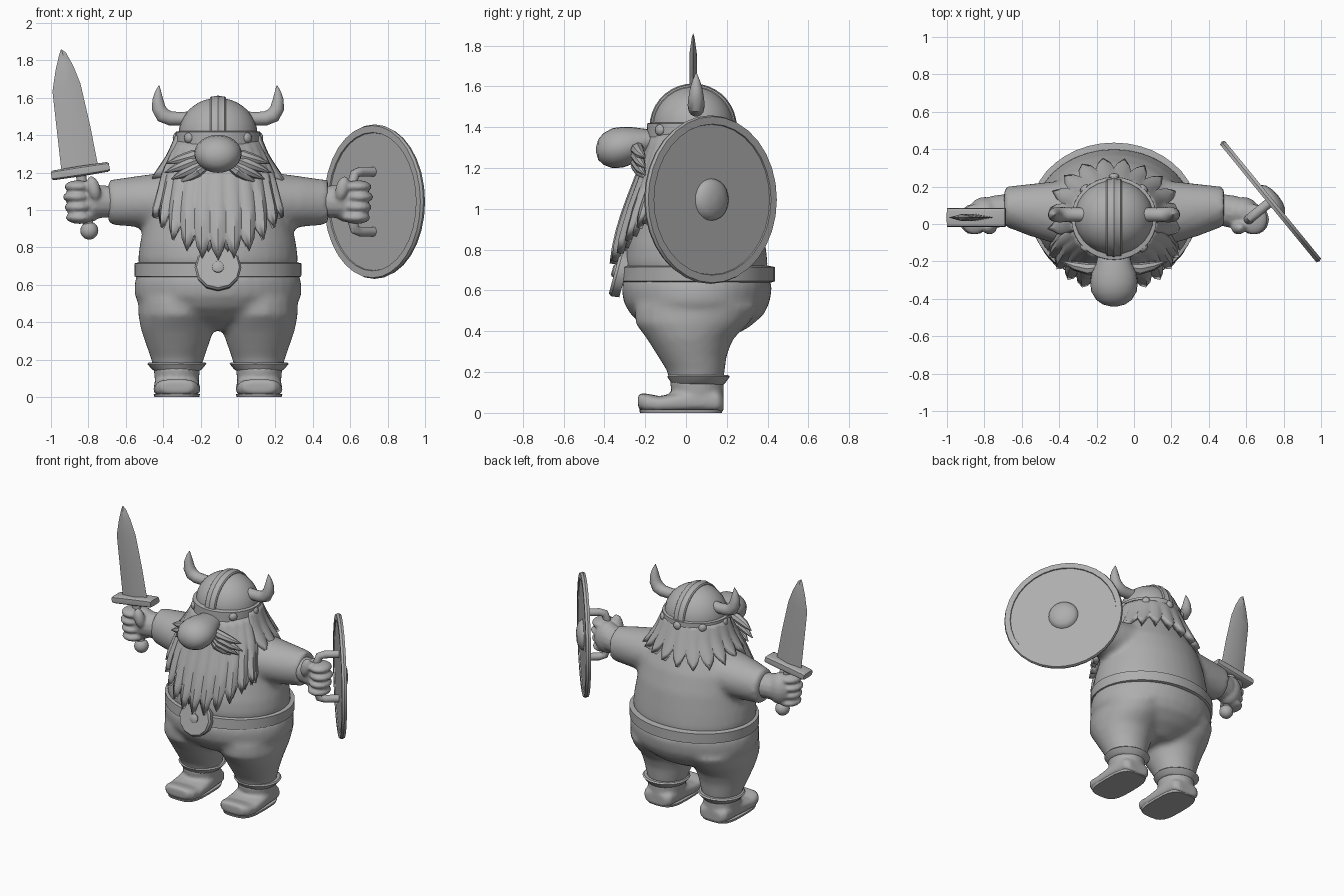
import bpy, bmesh, math
from mathutils import Vector, Matrix, Euler

if "Cube" in bpy.data.objects:
    bpy.data.objects.remove(bpy.data.objects["Cube"])

X0 = -0.107                      # centre line of the figure
X, Y, Z = Vector((1, 0, 0)), Vector((0, 1, 0)), Vector((0, 0, 1))
grey = bpy.data.materials.new("stone_grey")
grey.diffuse_color = (0.42, 0.42, 0.42, 1)
grey.use_nodes = True
grey.node_tree.nodes["Principled BSDF"].inputs["Base Color"].default_value = grey.diffuse_color


def make(name, bm, closed=True):
    if closed:
        bmesh.ops.recalc_face_normals(bm, faces=bm.faces)
    me = bpy.data.meshes.new(name)
    bm.to_mesh(me)
    bm.free()
    me.materials.append(grey)
    ob = bpy.data.objects.new(name, me)
    bpy.context.collection.objects.link(ob)
    return ob


def loft(name, rings, u=X, v=Y, n=24, p=1.0):
    """rings: (centre, ru, rv); p < 1 gives squarer sections."""
    bm = bmesh.new()
    loops = []
    f = lambda c: math.copysign(abs(c) ** p, c)
    for c, ru, rv in rings:
        loops.append([bm.verts.new(Vector(c) + u * ru * f(math.cos(2 * math.pi * i / n))
                                   + v * rv * f(math.sin(2 * math.pi * i / n))) for i in range(n)])
    for a, b in zip(loops, loops[1:]):
        for i in range(n):
            bm.faces.new((a[i], a[(i + 1) % n], b[(i + 1) % n], b[i]))
    bm.faces.new(loops[0])
    bm.faces.new(loops[-1])
    return make(name, bm)


def stack(name, rows, x=X0, **kw):
    """Horizontal sections: (z, half width, y front, y back)."""
    return loft(name, [((x, (a + b) / 2, z), w, (b - a) / 2) for z, w, a, b in rows], **kw)


def ball(name, loc, size, rot=(0, 0, 0), seg=20):
    bm = bmesh.new()
    bmesh.ops.create_uvsphere(bm, u_segments=seg, v_segments=seg // 2, radius=1,
                              matrix=Matrix.LocRotScale(Vector(loc), Euler(rot), Vector(size)))
    return make(name, bm)


def tube(name, pts, u=Y, n=14):
    """Round tube through (point, radius) pairs lying square to u."""
    bm_r = []
    P = [Vector(q) for q, _ in pts]
    bm = bmesh.new()
    for i, (q, r) in enumerate(pts):
        t = (P[min(i + 1, len(P) - 1)] - P[max(i - 1, 0)]).normalized()
        v = t.cross(u).normalized()
        bm_r.append([bm.verts.new(P[i] + r * (u * math.cos(2 * math.pi * k / n) + v * math.sin(2 * math.pi * k / n)))
                     for k in range(n)])
    for a, b in zip(bm_r, bm_r[1:]):
        for k in range(n):
            bm.faces.new((a[k], a[(k + 1) % n], b[(k + 1) % n], b[k]))
    bm.faces.new(bm_r[0])
    bm.faces.new(bm_r[-1])
    return make(name, bm)


def fuse(name, obs, voxel, smooth=5):
    bpy.ops.object.select_all(action='DESELECT')
    for o in obs:
        o.select_set(True)
    bpy.context.view_layer.objects.active = obs[0]
    bpy.ops.object.join()
    obs[0].name = name
    m = obs[0].modifiers.new("blend", 'REMESH')
    m.mode, m.voxel_size, m.use_smooth_shade = 'VOXEL', voxel, True
    s = obs[0].modifiers.new("soften", 'SMOOTH')
    s.iterations = smooth


def locks(name, a0, a1, teeth, top, tip, depth, rows, thick=0.035):
    """Curved sheet of hair with a toothed lower edge; rows: (z, rx, yc, ry)."""
    def prof(z):
        for (z1, *p), (z2, *q) in zip(rows, rows[1:]):
            if z >= z2:
                t = (z1 - z) / (z1 - z2)
                return [s + (e - s) * t for s, e in zip(p, q)]
        return rows[-1][1:]
    bm = bmesh.new()
    cols, steps, lev = [], teeth * 4, 8
    for i in range(steps + 1):
        a = math.radians(a0 + (a1 - a0) * i / steps)
        tooth = 1 - abs(2 * (i / 4 % 1) - 1)
        bottom = tip(a) + depth * (1 - tooth)
        col = []
        for j in range(lev + 1):
            z = top + (bottom - top) * j / lev
            rx, yc, ry = prof(z)
            k = 0.025 * tooth * j / lev
            col.append(bm.verts.new((X0 + (rx + k) * math.sin(a), yc - (ry + k) * math.cos(a), z)))
        cols.append(col)
    for a, b in zip(cols, cols[1:]):
        for j in range(lev):
            bm.faces.new((a[j], a[j + 1], b[j + 1], b[j]))
    ob = make(name, bm, False)
    m = ob.modifiers.new("thickness", 'SOLIDIFY')
    m.thickness, m.offset = thick, 0
    return ob


# Shirt with sleeves
shirt = [stack("torso", [(.68, .42, -.29, .40), (.74, .428, -.3, .40), (.82, .418, -.29, .39), (.95, .39, -.25, .37),
                         (1.08, .36, -.21, .33), (1.18, .30, -.17, .28), (1.27, .22, -.14, .24), (1.36, .17, -.12, .2)], n=36)]
for s in (-1, 1):
    shirt.append(loft("sleeve", [((X0 + s * d, y, z), ry, rz) for d, y, z, ry, rz in
                                 ((.15, .06, 1.05, .19, .17), (.3, .06, 1.05, .17, .15), (.45, .075, 1.045, .14, .135),
                                  (.56, .09, 1.042, .112, .122), (.588, .092, 1.042, .108, .12))], u=Y, v=Z))
fuse("shirt", shirt, .02)

# Trousers
trousers = [stack("hips", [(.36, .12, -.08, .2), (.42, .3, -.2, .31), (.48, .4, -.27, .38), (.54, .447, -.305, .41),
                           (.6, .447, -.315, .42), (.66, .435, -.31, .42)], n=36)]
for s in (-1, 1):
    trousers.append(stack("leg", [(.14, .125, -.08, .18), (.2, .14, -.09, .19), (.28, .168, -.14, .2), (.36, .195, -.19, .23),
                                  (.44, .21, -.25, .31), (.52, .21, -.25, .36), (.58, .18, -.2, .3)], x=X0 + s * .217))
fuse("trousers", trousers, .02)

# Belt and round buckle
stack("belt", [(.64, .43, -.3, .42), (.645, .445, -.32, .435), (.715, .447, -.315, .435), (.722, .42, -.29, .4)], n=40)
bn = Vector((0, -.966, .259))
bv = bn.cross(X)
bc = Vector((X0, -.325, .69))
loft("buckle", [(bc + bn * h, r, r) for h, r in ((-.03, .12), (.01, .125), (.024, .115))], u=X, v=bv, n=12)
loft("buckle_stud", [(bc + bn * h, r, r) for h, r in ((.01, .032), (.032, .032), (.038, .022))], u=X, v=bv, n=14)

# Boots
for s in (-1, 1):
    x = X0 + s * .22
    parts = [stack("shaft", [(.02, .11, -.06, .18), (.09, .118, -.07, .185), (.16, .125, -.08, .185)], x=x),
             loft("foot", [((x, y, z), w, h) for y, z, w, h in
                           ((.185, .045, .08, .04), (.16, .055, .11, .053), (.05, .062, .12, .06), (-.05, .05, .124, .048),
                            (-.13, .042, .126, .04), (-.2, .05, .115, .046), (-.235, .058, .085, .036))], u=X, v=Z, p=.65)]
    fuse("boot", parts, .012, 4)
    stack("boot_cuff", [(.14, .12, -.07, .185), (.15, .135, -.075, .195), (.178, .158, -.092, .215), (.186, .15, -.085, .205)], x=x)
    stack("sole", [(0, .12, -.225, .175), (.016, .124, -.23, .18)], x=x, p=.6)

# Head, nose
ball("head", (X0, .04, 1.3), (.2, .19, .2))
loft("nose", [((X0, y, z), w, h) for y, z, w, h in
              ((-.44, 1.29, .02, .015), (-.43, 1.29, .06, .05), (-.405, 1.293, .095, .077), (-.36, 1.297, .122, .098),
               (-.31, 1.302, .127, .1), (-.26, 1.31, .118, .09), (-.21, 1.325, .095, .068), (-.15, 1.335, .08, .05))], u=X, v=Z)

# Beard, in two layers, and hair
face = [(1.38, .2, .02, .18), (1.2, .285, -.04, .17), (1.0, .325, -.1, .18), (.85, .325, -.12, .2), (.7, .31, -.12, .215)]
inner = [(z, rx - .005, yc, ry - .03) for z, rx, yc, ry in face]
locks("beard", -80, 80, 11, 1.37, lambda a: .73 + .25 * abs(math.sin(a)) ** 2.2, .11, face)
locks("beard_under_layer", -88, 88, 10, 1.3, lambda a: .77 + .2 * abs(math.sin(a)) ** 2, .1, inner)
mane = [(1.38, .21, .035, .19), (1.28, .245, .035, .225), (1.14, .325, .035, .275)]
locks("hair", 70, 290, 12, 1.39, lambda a: 1.14 + .02 * math.sin(3 * a), .09, mane, .05)

# Moustache strands
for s in (-1, 1):
    for z1, x2, z2 in ((1.29, .285, 1.2), (1.26, .25, 1.165), (1.24, .2, 1.15), (1.31, .275, 1.25)):
        a, b = Vector((X0 + s * .06, -.23, z1)), Vector((X0 + s * x2, -.2, z2))
        tube("moustache_strand", [(a, .02), (a.lerp(b, .35) - Y * .02, .032), (a.lerp(b, .7) - Y * .015, .024), (b, .003)], n=8)

# Helmet
loft("helmet_dome", [((X0, .035, 1.4 + .2 * math.sin(t)), .212 * math.cos(t), .2 * math.cos(t))
                     for t in [math.radians(d) for d in (0, 10, 20, 30, 40, 50, 60, 70, 80, 88)]], n=28)
loft("helmet_ridge", [((X0 + d, .035, 1.4), r, r) for d, r in
                      ((-.042, .2), (-.036, .208), (-.01, .209), (0, .214), (.01, .209), (.036, .208), (.042, .2))], u=Y, v=Z, n=36)
loft("helmet_band", [((X0, .03, z), r, r * .97) for z, r in
                     ((1.35, .2), (1.352, .23), (1.418, .228), (1.424, .2))], n=32)
for i in range(1, 8):
    a = math.radians(45 * i)
    d = Vector((math.sin(a), -math.cos(a), 0))
    ball("helmet_rivet", Vector((X0, .03, 1.386)) + d * .224, (.028, .018, .028), (0, 0, a), 12)

# Horns
for s in (-1, 1):
    tube("horn", [((X0 + s * d, .05, z), r) for d, z, r in
                  ((.15, 1.49, .038), (.2, 1.488, .037), (.255, 1.49, .039), (.295, 1.507, .042), (.317, 1.545, .038),
                   (.322, 1.59, .03), (.32, 1.63, .018), (.315, 1.667, .002))])

# Fists
for s in (-1, 1):
    hx = lambda d: X0 + s * d
    hand = [tube("wrist", [((hx(.55), .08, 1.045), .085), ((hx(.66), .06, 1.045), .09)]),
            ball("palm", (hx(.69), .06, 1.045), (.09, .085, .11))]
    for k in range(4):
        hand.append(ball("finger", (hx(.755 - .008 * abs(k - 1)), .025, 1.125 - .055 * k), (.075, .082, .034)))
    hand.append(ball("thumb", (hx(.665), -.02, 1.115), (.036, .036, .068), (0, s * .25, 0)))
    fuse("fist", hand, .01, 3)

# Sword
sy = .035
ball("sword_pommel", (-.795, sy, .89), (.048, .048, .048))
tube("sword_grip", [((-.797, sy, .9), .028), ((-.843, sy, 1.21), .028)])
su, sv = Vector((.988, 0, .155)), Vector((-.155, 0, .988))
gc = Vector((-.843, sy, 1.208))
loft("sword_guard", [(gc + su * d, .05, h) for d, h in ((-.157, .02), (-.145, .026), (0, .028), (.145, .026), (.157, .02))],
     u=Y, v=sv, n=16, p=.4)
edge = [((-.942, 1.19), (-.745, 1.22)), ((-.968, 1.42), (-.79, 1.45)), ((-.992, 1.635), (-.842, 1.675)),
        ((-.975, 1.75), (-.88, 1.77)), ((-.955, 1.835), (-.92, 1.842)), ((-.947, 1.858), (-.942, 1.858))]
bm = bmesh.new()
rings = []
for (xa, za), (xb, zb) in edge:
    h = min(.018, (xb - xa) * .2)
    quad = ((xa, sy, za), ((xa + xb) / 2, sy - h, (za + zb) / 2), (xb, sy, zb), ((xa + xb) / 2, sy + h, (za + zb) / 2))
    rings.append([bm.verts.new(q) for q in quad])
for a, b in zip(rings, rings[1:]):
    for i in range(4):
        bm.faces.new((a[i], a[(i + 1) % 4], b[(i + 1) % 4], b[i]))
bm.faces.new(rings[0])
bm.faces.new(rings[-1])
make("sword_blade", bm)

# Shield with rim, boss and handle
sn = Vector((.774, .633, 0))
st = Vector((.633, -.774, 0))
sc = Vector((.73, .12, 1.045))
disc = lambda name, rows, n: loft(name, [(sc + sn * h, r, r) for r, h in rows], u=st, v=Z, n=n)
disc("shield", ((.02, -.008), (.368, -.008), (.37, -.016), (.407, -.016), (.413, 0), (.407, .016),
                (.37, .016), (.368, .008), (.02, .008)), 32)
disc("shield_boss", ((.105, 0), (.1, .018), (.08, .036), (.045, .048), (.005, .052)), 24)
tube("shield_handle", [(sc - sn * d + Z * h, .026) for d, h in
                       ((0, .16), (.1, .16), (.135, .15), (.15, .11), (.15, -.11), (.135, -.15), (.1, -.16), (0, -.16))], u=st)

# Smooth shading with sharp edges kept
bpy.ops.object.select_all(action='SELECT')
bpy.context.view_layer.objects.active = bpy.context.selected_objects[0]
bpy.ops.object.shade_smooth_by_angle(angle=math.radians(35))
